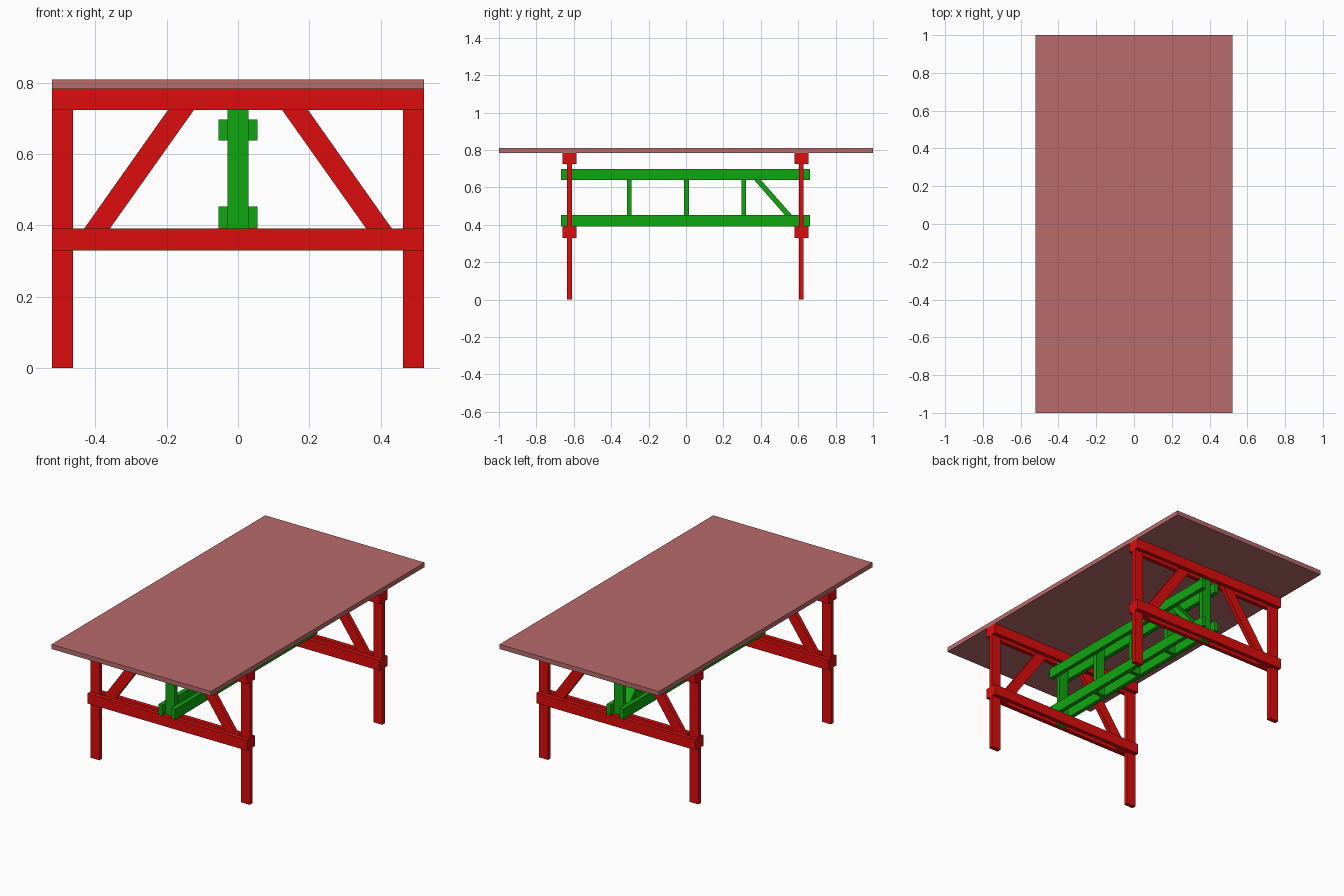
import bpy

if "Cube" in bpy.data.objects:
    bpy.data.objects.remove(bpy.data.objects["Cube"])

def material(name, rgb):
    m = bpy.data.materials.new(name)
    m.diffuse_color = (*rgb, 1)
    m.use_nodes = True
    m.node_tree.nodes["Principled BSDF"].inputs["Base Color"].default_value = m.diffuse_color
    return m

RED = material("red_paint", (0.72, 0.004, 0.004))
GREEN = material("green_paint", (0.005, 0.38, 0.005))
TOP = material("table_surface", (0.48, 0.145, 0.145))

def prism(name, profile, lo, hi, axis, mat):
    """Extrude a 2D profile from lo to hi along 'x' or 'y'; profile is (other axis, z)."""
    put = (lambda p, d: (d, p[0], p[1])) if axis == 'x' else (lambda p, d: (p[0], d, p[1]))
    n = len(profile)
    verts = [put(p, d) for d in (lo, hi) for p in profile]
    faces = [list(range(n)), list(range(n, 2 * n))[::-1]]
    faces += [[i, i + n, (i + 1) % n + n, (i + 1) % n] for i in range(n)]
    area = sum(profile[i - 1][0] * profile[i][1] - profile[i][0] * profile[i - 1][1] for i in range(n))
    # keep normals pointing outward
    if (area > 0) != (axis == 'y'):
        faces = [f[::-1] for f in faces]
    me = bpy.data.meshes.new(name)
    me.from_pydata(verts, [], faces)
    me.materials.append(mat)
    ob = bpy.data.objects.new(name, me)
    bpy.context.collection.objects.link(ob)
    return ob

def box(name, x, y, z, mat):
    return prism(name, [(x[0], z[0]), (x[1], z[0]), (x[1], z[1]), (x[0], z[1])], y[0], y[1], 'y', mat)

W, T = 0.522, 0.0125            # half width, half board thickness
LOW, HIGH = (0.33, 0.391), (0.724, 0.783)
ENDS = {"front": -0.623, "back": 0.617}

# Tabletop
box("tabletop", (-W, W), (-1, 1), (0.783, 0.81), TOP)

# Trestle end frames
for end, yc in ENDS.items():
    mid = (yc - T, yc + T)
    for side, s in (("left", -1), ("right", 1)):
        box(f"{end}_{side}_leg", sorted((s * 0.463, s * W)), mid, (0, 0.783), RED)
        # Brace tucked between the paired rails
        brace = [(0.403, 0.33), (0.463, 0.33), (0.463, 0.347), (0.155, 0.783), (0.082, 0.783)]
        prism(f"{end}_{side}_brace", [(s * x, z) for x, z in brace], *mid, 'y', RED)
    # Paired rails clamp the legs
    for k, y in (("outer", (yc - 3 * T, yc - T)), ("inner", (yc + T, yc + 3 * T))):
        box(f"{end}_lower_{k}_rail", (-W, W), y, LOW, RED)
        box(f"{end}_upper_{k}_rail", (-W, W), y, HIGH, RED)
    # Stretcher end post between the rails
    box(f"{end}_stretcher_post", (-0.03, 0.03), mid, (0.33, 0.783), GREEN)

# Paired long stretcher beams
for side, x in (("left", (-0.055, -0.03)), ("right", (0.03, 0.055))):
    box(f"lower_{side}_beam", x, (-0.667, 0.663), (0.391, 0.453), GREEN)
    box(f"upper_{side}_beam", x, (-0.667, 0.663), (0.638, 0.697), GREEN)

# Intermediate posts
for i, y in enumerate((-0.303, 0.003, 0.308)):
    box(f"stretcher_spacer_{i + 1}", (-0.03, 0.03), (y - T, y + T), (0.391, 0.697), GREEN)

# Diagonal stretcher brace
prism("stretcher_brace", [(0.582, 0.391), (0.604, 0.391), (0.604, 0.409), (0.35, 0.697),
                          (0.32, 0.697), (0.32, 0.69)], -0.03, 0.03, 'x', GREEN)
